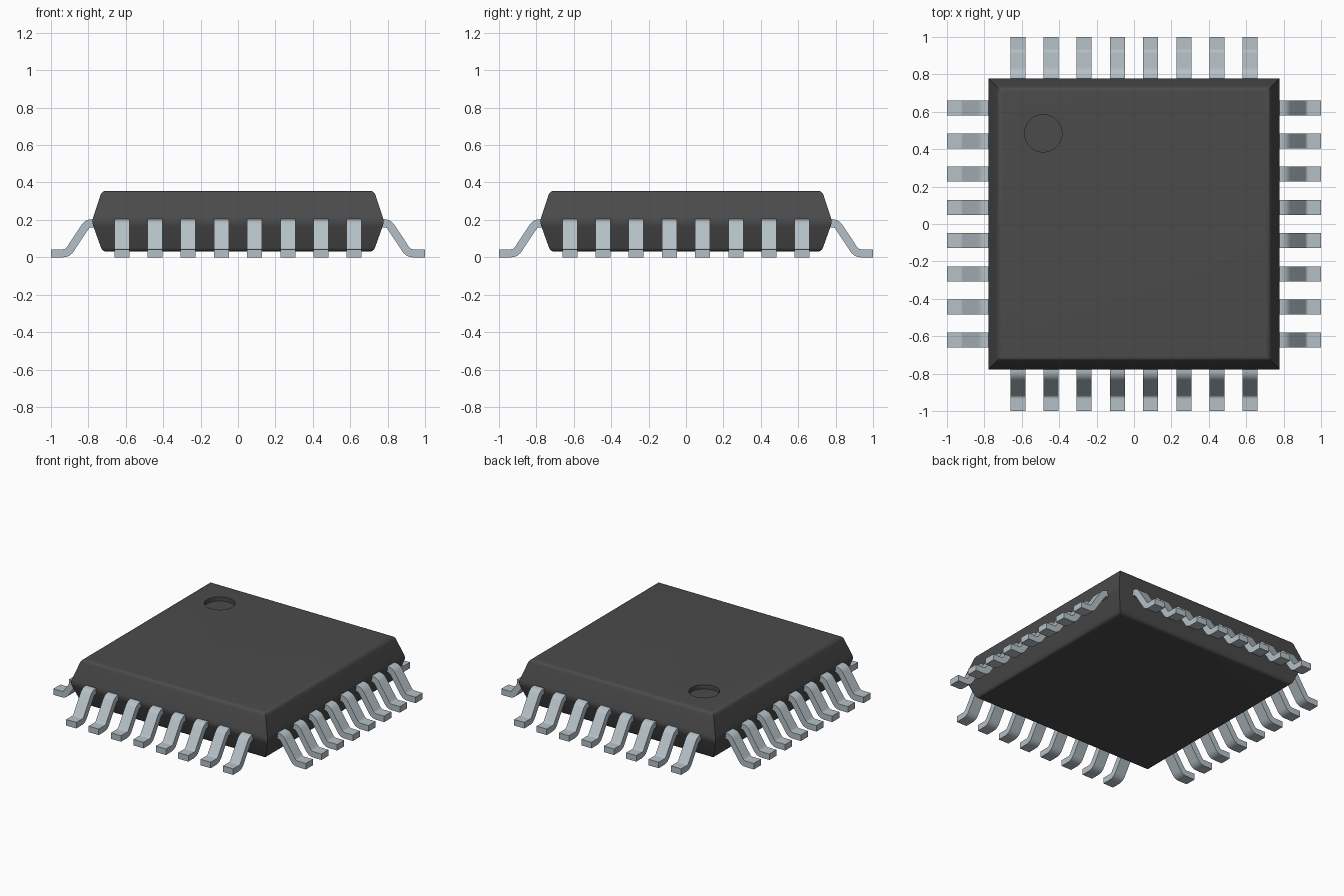
import bpy
import bmesh
from math import pi
from mathutils import Vector, Matrix

cube = bpy.data.objects.get("Cube")
if cube:
    bpy.data.objects.remove(cube, do_unlink=True)


def material(name, rgb):
    mat = bpy.data.materials.new(name)
    mat.use_nodes = True
    mat.diffuse_color = (*rgb, 1)
    mat.node_tree.nodes["Principled BSDF"].inputs["Base Color"].default_value = (*rgb, 1)
    return mat


def rounded(points, cut, steps=6):
    """Polyline with every inner corner replaced by a short curve."""
    pts = [Vector(p) for p in points]
    path = [pts[0]]
    for a, b, c in zip(pts, pts[1:], pts[2:]):
        start = b + (a - b).normalized() * cut
        end = b + (c - b).normalized() * cut
        for i in range(steps + 1):
            t = i / steps
            path.append(start * (1 - t) ** 2 + b * 2 * t * (1 - t) + end * t ** 2)
    return path + [pts[-1]]


def loft(name, rings, mat):
    """Skin a stack of four-cornered rings and cap both ends."""
    bm = bmesh.new()
    loops = [[bm.verts.new(p) for p in ring] for ring in rings]
    for low, high in zip(loops, loops[1:]):
        for i in range(4):
            j = (i + 1) % 4
            bm.faces.new((low[i], low[j], high[j], high[i]))
    bm.faces.new(loops[0][::-1])
    bm.faces.new(loops[-1])
    bmesh.ops.recalc_face_normals(bm, faces=bm.faces)
    mesh = bpy.data.meshes.new(name)
    bm.to_mesh(mesh)
    bm.free()
    mesh.materials.append(mat)
    obj = bpy.data.objects.new(name, mesh)
    bpy.context.collection.objects.link(obj)
    return obj


def smooth(obj):
    bpy.ops.object.select_all(action="DESELECT")
    obj.select_set(True)
    bpy.context.view_layer.objects.active = obj
    bpy.ops.object.shade_smooth_by_angle(angle=pi / 6)


plastic = material("dark grey plastic", (0.07, 0.07, 0.07))
metal = material("pale tinned metal", (0.46, 0.53, 0.57))

# Package body: square rings following a rounded side profile
TOP = 0.355
side = rounded([(0, 0.03), (0.725, 0.03), (0.782, 0.19), (0.728, TOP), (0, TOP)], 0.025)
corners = [(-1, -1), (1, -1), (1, 1), (-1, 1)]
body = loft("package_body", [[(r * x, r * y, z) for x, y in corners] for r, z in side[1:-1]], plastic)

# Round orientation dimple sunk into the top
bpy.ops.mesh.primitive_cylinder_add(vertices=48, radius=0.1, depth=0.06, location=(-0.485, 0.485, TOP))
cutter = bpy.context.object
cutter.name = "dimple_cutter"
cutter.hide_render = True
cutter.data.materials.append(plastic)
cut = body.modifiers.new("dimple", "BOOLEAN")
cut.operation = "DIFFERENCE"
cut.solver = "EXACT"
cut.object = cutter
bpy.context.view_layer.update()
carved = bpy.data.meshes.new_from_object(body.evaluated_get(bpy.context.evaluated_depsgraph_get()))
body.modifiers.clear()
body.data = carved
bpy.data.objects.remove(cutter, do_unlink=True)
smooth(body)

# Gull-wing lead: a flat strip swept along a bent centre line
HALF_W, HALF_T = 0.04, 0.0215
line = rounded([(0.74, 0.182), (0.805, 0.182), (0.911, HALF_T), (1, HALF_T)], 0.025)
rings = []
for i, p in enumerate(line):
    before = (p - line[max(i - 1, 0)]).normalized()
    after = (line[min(i + 1, len(line) - 1)] - p).normalized()
    along = (before + after).normalized()
    n = Vector((-along.y, along.x)) * HALF_T
    up, down = p + n, p - n
    rings.append([(up.x, -HALF_W, up.y), (up.x, HALF_W, up.y),
                  (down.x, HALF_W, down.y), (down.x, -HALF_W, down.y)])
lead = loft("lead", rings, metal)
smooth(lead)

# Eight leads on each of the four sides
COUNT, PITCH = 8, 0.1775
for k, name in enumerate(("left", "back", "right", "front")):
    for i in range(COUNT):
        obj = bpy.data.objects.new(f"{name}_lead_{i + 1}", lead.data)
        offset = (i - (COUNT - 1) / 2) * PITCH
        obj.matrix_world = Matrix.Rotation(k * pi / 2, 4, "Z") @ Matrix.Translation((0, offset, 0))
        bpy.context.collection.objects.link(obj)
bpy.data.objects.remove(lead, do_unlink=True)
